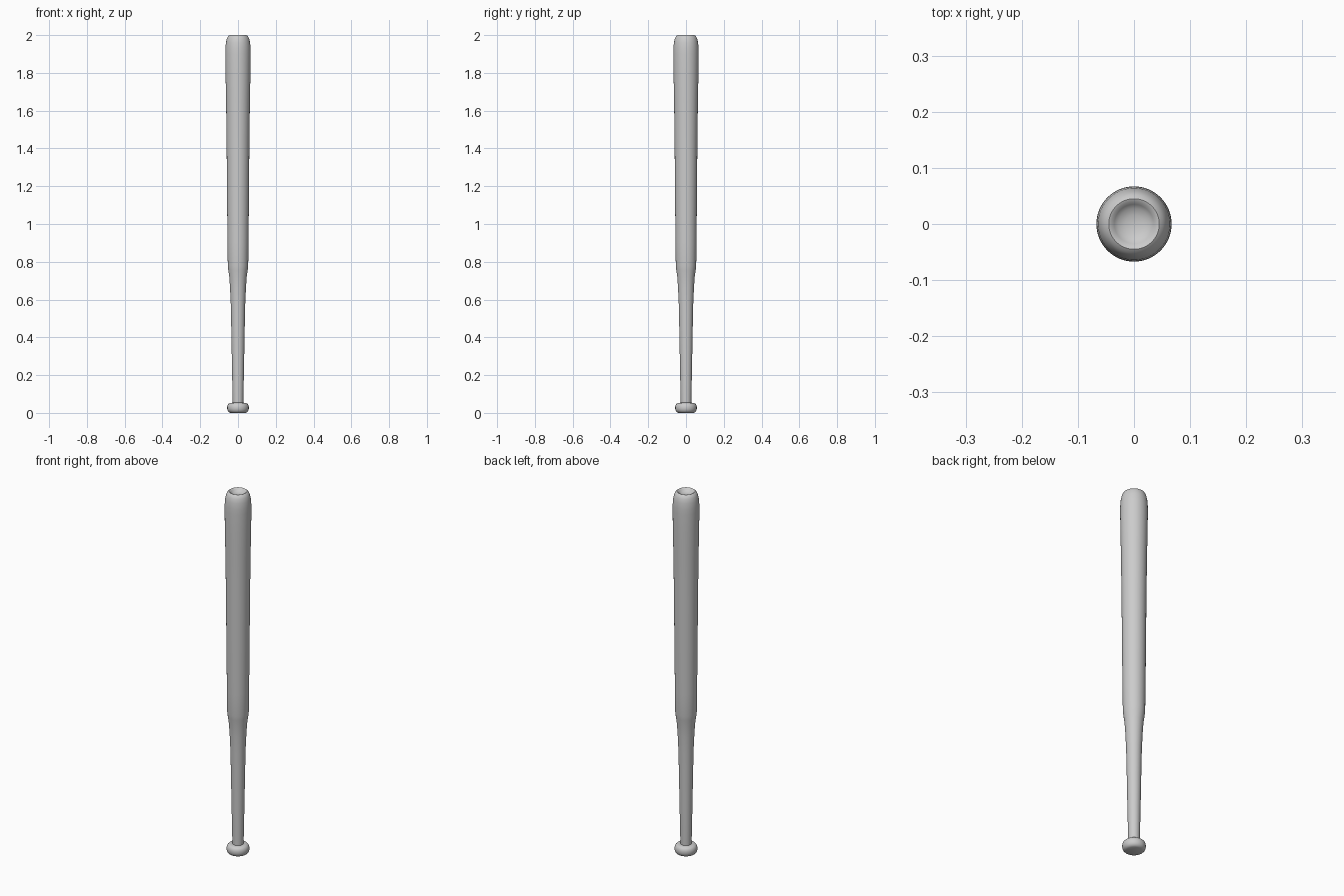
import bpy, bmesh, math

if "Cube" in bpy.data.objects:
    bpy.data.objects.remove(bpy.data.objects["Cube"])


def lathe(name, profile, sides=64):
    """Spin an (r, z) profile about z into a closed smooth solid."""
    bm = bmesh.new()
    rings = []
    for r, z in profile:
        if r == 0:
            rings.append([bm.verts.new((0, 0, z))] * sides)
        else:
            rings.append([bm.verts.new((r * math.cos(2 * math.pi * i / sides),
                                        r * math.sin(2 * math.pi * i / sides), z))
                          for i in range(sides)])
    for a, b in zip(rings, rings[1:]):
        for i in range(sides):
            j = (i + 1) % sides
            bm.faces.new(list(dict.fromkeys((a[i], a[j], b[j], b[i]))))
    bmesh.ops.recalc_face_normals(bm, faces=bm.faces[:])
    mesh = bpy.data.meshes.new(name)
    bm.to_mesh(mesh)
    bm.free()
    obj = bpy.data.objects.new(name, mesh)
    bpy.context.collection.objects.link(obj)
    bpy.ops.object.select_all(action='DESELECT')
    obj.select_set(True)
    bpy.context.view_layer.objects.active = obj
    bpy.ops.object.shade_smooth_by_angle(angle=math.radians(40))
    return obj


# knob, neck, tapering handle, stepped barrel and cupped tip in one turned piece
lathe("bat", [
    # knob
    (0, 0), (0.040, 0), (0.048, 0.004), (0.054, 0.011), (0.057, 0.021),
    (0.057, 0.033), (0.054, 0.043), (0.048, 0.050), (0.040, 0.053), (0.028, 0.054),
    # handle
    (0.029, 0.10), (0.032, 0.25), (0.035, 0.42), (0.038, 0.57),
    (0.042, 0.66), (0.046, 0.72), (0.051, 0.755), (0.054, 0.78),
    # barrel
    (0.0555, 0.90), (0.058, 1.15), (0.060, 1.40), (0.063, 1.65),
    (0.066, 1.80), (0.067, 1.90),
    # rounded end with shallow cup
    (0.0665, 1.93), (0.064, 1.96), (0.059, 1.982), (0.052, 1.995), (0.045, 2.0),
    (0.040, 1.998), (0.035, 1.992), (0.028, 1.986), (0.016, 1.982), (0, 1.980),
])
